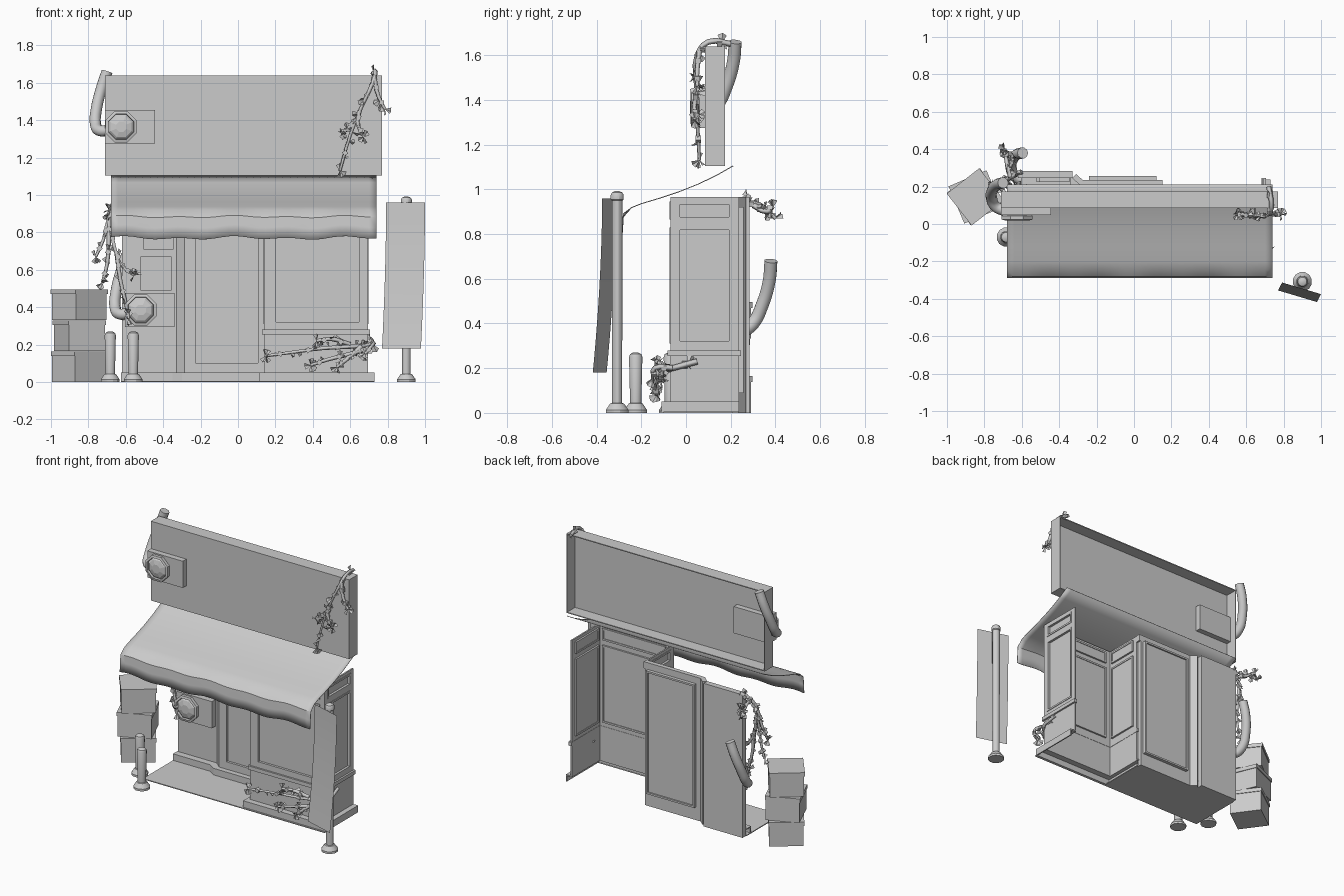
import bpy, bmesh, random
from math import sin, cos, pi, radians
from mathutils import Vector, Matrix, Euler

if "Cube" in bpy.data.objects:
    bpy.data.objects.remove(bpy.data.objects["Cube"])

random.seed(4)


def finish(name, bm, smooth=False, solid=0):
    bmesh.ops.recalc_face_normals(bm, faces=bm.faces)
    me = bpy.data.meshes.new(name)
    bm.to_mesh(me)
    bm.free()
    ob = bpy.data.objects.new(name, me)
    bpy.context.collection.objects.link(ob)
    if smooth:
        bpy.ops.object.select_all(action='DESELECT')
        ob.select_set(True)
        bpy.context.view_layer.objects.active = ob
        bpy.ops.object.shade_smooth_by_angle(angle=radians(30))
    if solid:
        ob.modifiers.new('thickness', 'SOLIDIFY').thickness = solid
    return ob


def add_box(bm, lo, hi, m=Matrix()):
    lo, hi = Vector(lo), Vector(hi)
    s = Matrix.Diagonal((*(hi - lo), 1))
    bmesh.ops.create_cube(bm, size=1, matrix=m @ Matrix.Translation((lo + hi) / 2) @ s)


def box(name, lo, hi, m=Matrix()):
    bm = bmesh.new()
    add_box(bm, lo, hi, m)
    return finish(name, bm)


def prism(name, pts, z0, z1):
    bm = bmesh.new()
    f = bm.faces.new([bm.verts.new((x, y, z0)) for x, y in pts])
    r = bmesh.ops.extrude_face_region(bm, geom=[f])
    bmesh.ops.translate(bm, verts=[v for v in r['geom'] if isinstance(v, bmesh.types.BMVert)], vec=(0, 0, z1 - z0))
    return finish(name, bm)


def lathe(name, profile, m, n=12, smooth=False):
    bm = bmesh.new()
    rings = [[bm.verts.new(m @ Vector((r * cos(2 * pi * (i + .5) / n), r * sin(2 * pi * (i + .5) / n), z)))
              for i in range(n)] for r, z in profile]
    for a, b in zip(rings, rings[1:]):
        for i in range(n):
            bm.faces.new((a[i], a[(i + 1) % n], b[(i + 1) % n], b[i]))
    bm.faces.new(rings[0])
    bm.faces.new(rings[-1])
    return finish(name, bm, smooth)


def tube(name, paths, radius, res, steps=5):
    cu = bpy.data.curves.new(name, 'CURVE')
    cu.dimensions = '3D'
    cu.bevel_depth, cu.bevel_resolution, cu.use_fill_caps, cu.resolution_u = radius, res, True, steps
    for p in paths:
        sp = cu.splines.new('BEZIER')
        sp.bezier_points.add(len(p) - 1)
        for i, (b, q) in enumerate(zip(sp.bezier_points, p)):
            b.co, b.handle_left_type, b.handle_right_type = q, 'AUTO', 'AUTO'
            b.radius = 1 if res > 1 else 1.15 - .6 * i / len(p)
    ob = bpy.data.objects.new(name, cu)
    bpy.context.collection.objects.link(ob)
    return ob


# folded wall: outer line from the left wing round the bay, interior on the left
LINE = [(-.62, .245), (-.33, .245), (-.285, .205), (.14, .205), (.14, -.07), (.695, -.07), (.695, .237)]
TOP = .965


def wall(name, a, b, T, openings=(), z=0, trim=.004, pad=0, ledge=False):
    a, b = Vector((*a, 0)), Vector((*b, 0))
    u = (b - a).normalized()
    m = Matrix.Translation(a) @ Matrix(((u.x, -u.y, 0, 0), (u.y, u.x, 0, 0), (0, 0, 1, 0), (0, 0, 0, 1)))
    L, bm = (b - a).length, bmesh.new()
    for u0, u1, z0, z1 in openings:
        u1 = L - u1
        add_box(bm, (0, 0, z), (L, T, z0), m)                      # rail below
        add_box(bm, (0, 0, z0), (u0, T, z1), m)                    # stiles
        add_box(bm, (u1, 0, z0), (L, T, z1), m)
        add_box(bm, (u0, .012, z0), (u1, .018, z1), m)             # sunk pane
        w, d0, d1 = .012, -.004, max(T, .018) + trim               # raised trim
        for s in ((u0, u1, z0, z0 + w), (u0, u1, z1 - w, z1), (u0, u0 + w, z0 + w, z1 - w), (u1 - w, u1, z0 + w, z1 - w)):
            add_box(bm, (s[0], d0, s[2]), (s[1], d1, s[3]), m)
        if trim > .01:
            add_box(bm, (u0 + w, T, z0 + w), (u1 - w, T + trim - .01, z1 - w), m)
        z = z1
    add_box(bm, (0, 0, z), (L + pad, T, TOP), m)
    if ledge:
        add_box(bm, (-.008, -.012, .255), (L + .008, T + .002, .28), m)
    finish(name, bm)


win = [(.032, .032, .31, .83), (.032, .032, .865, .945)]
wall('left_wing_wall', LINE[0], LINE[1], .038)
wall('angled_wall', LINE[1], LINE[2], .03)
wall('door_wall', LINE[2], LINE[3], .03, [(.045, .02, .09, .92)], trim=.022, pad=.012)
wall('bay_inner_side', LINE[3], LINE[4], .01, win, .042, ledge=True)
wall('bay_front', LINE[4], LINE[5], .01, [(.05, .035, .31, .83), (.05, .035, .865, .945)], .042, ledge=True)
wall('bay_outer_side', LINE[5], LINE[6], .01, win, .042, ledge=True)

# hollow kerb following the wall, floor plate in front of it
out = [(-.625, .2), (-.35, .2), (-.3, .17), (.115, .17), (.115, -.11), (.73, -.11), (.73, .237)]
thin = [(.722, .237), (.722, -.102), (.123, -.102), (.123, .178), (-.296, .178), (-.346, .208), (-.625, .208)]
inner = [(.685, .237), (.685, -.06), (.15, -.06), (.15, .215), (-.285, .215), (-.33, .25), (-.625, .25)]
prism('kerb_face', out + thin, .004, .05)
prism('kerb_top', out + inner, .042, .05)
prism('floor_plate', [(-.625, -.12), (.73, -.12), (.73, -.1), (.15, -.1), (.15, .21), (-.285, .21), (-.33, .25), (-.625, .25)], 0, .006)

# sign: shallow tray open at the back
bm = bmesh.new()
for lo, hi in (((-.71, .085, 1.105), (.77, .091, 1.64)), ((-.71, .091, 1.105), (.77, .175, 1.111)),
               ((-.71, .091, 1.634), (.77, .175, 1.64)), ((-.71, .091, 1.111), (-.704, .175, 1.634)),
               ((.764, .091, 1.111), (.77, .175, 1.634))):
    add_box(bm, lo, hi)
finish('sign_tray', bm)

# wall posters on the left wing
box('poster_low', (-.52, .225, .49), (-.355, .247, .67))
box('poster_high', (-.505, .225, .71), (-.345, .247, .86))

# lamp units: plate, octagonal lamp and bent pipe, one on the sign and one on the wall
pipe = [(-.70, .22, 1.66), (-.73, .212, 1.57), (-.757, .18, 1.46), (-.762, .14, 1.38), (-.742, .095, 1.345), (-.69, .07, 1.345)]
for tag, off, back in (('upper', Vector(), .128), ('lower', Vector((.105, .16, -.98)), .1)):
    box(tag + '_lamp_plate', Vector((-.71, .047, 1.275)) + off, Vector((-.445, back, 1.455)) + off)
    m = Matrix.Translation(Vector((-.625, .05, 1.365)) + off) @ Matrix.Rotation(pi / 2, 4, 'X')
    lathe(tag + '_lamp', [(.08, 0), (.09, .006), (.09, .026), (.074, .03), (.072, .014), (.06, .024), (.03, .032)], m, 8)
    tube(tag + '_pipe', [[Vector(p) + off for p in pipe]], .03, 3)

# awning: curved sheet with a creased, wavy valance
prof = [(.21, 1.107), (.14, 1.067), (.06, 1.028), (-.03, .992), (-.12, .962), (-.2, .938), (-.245, .92),
        (-.282, .884), (-.286, .83), (-.29, .77)]
bm = bmesh.new()
N = 36
rows = []
for j, (y, z) in enumerate(prof):
    k = (0, .7, 1, 1)[max(0, j - 6)]
    rows.append([bm.verts.new((-.68 + 1.42 * i / N, y, z + k * (.006 * sin(i * .85) + .005 * sin(i * .4 + 1)))) for i in range(N + 1)])
for a, b in zip(rows, rows[1:]):
    for i in range(N):
        bm.faces.new((a[i], b[i], b[i + 1], a[i + 1]))
finish('awning', bm, True, .004)

# bollards and banner post
foot = [(.052, 0), (.052, .014), (.032, .042)]
for i, (x, y) in enumerate(((-.683, -.07), (-.56, -.225))):
    lathe(f'bollard_{i}', foot + [(.026, .044), (.031, .25), (.026, .263), (.012, .27)], Matrix.Translation((x, y, 0)), 12, True)
lathe('banner_post', foot + [(.023, .044), (.025, .95), (.03, .955), (.03, .975), (.024, .986), (.01, .992)],
      Matrix.Translation((.9, -.308, 0)), 12, True)

# hanging banner, curling forward at the bottom
bm = bmesh.new()
prev = None
for i in range(11):
    t = i / 10
    d = Vector((-.022, -.042, 0)) * t ** 1.8
    z = .96 - .78 * t
    cur = [bm.verts.new(Vector(p) + d) for p in ((.792, -.313, z), (1.0, -.375, z))]
    if prev:
        bm.faces.new((prev[0], prev[1], cur[1], cur[0]))
    prev = cur
finish('banner', bm, True)

# stacked crates with lids
for i, (r, z) in enumerate(((36, 0), (23, .166), (38, .332))):
    m = Matrix.Translation((-.848, .145, z)) @ Matrix.Rotation(radians(r), 4, 'Z')
    bm = bmesh.new()
    add_box(bm, (-.105, -.103, 0), (.105, .103, .138), m)
    add_box(bm, (-.11, -.108, .138), (.11, .108, .164), m)
    finish(f'crate_{i}', bm)


# vines: thin stems with folded leaves along them and at the tips
def vine(name, paths):
    tube(name + '_stems', paths, .012, 0, 3)
    bm = bmesh.new()

    def leaf(p, s):
        m = Matrix.Translation(p) @ Euler([random.uniform(0, 2 * pi) for _ in range(3)]).to_matrix().to_4x4()
        v = [bm.verts.new(m @ Vector(q)) for q in ((0, 0, 0), (s, -s * .6, s * .3), (s * 1.3, 0, 0), (s, s * .6, s * .3))]
        bm.faces.new(v[:3])
        bm.faces.new((v[0], v[2], v[3]))

    for p in paths:
        for a, b in zip(p, p[1:]):
            a, b = Vector(a), Vector(b)
            for k in range(2):
                leaf(a.lerp(b, random.random()), random.uniform(.024, .036))
            q = a.lerp(b, .5)
            bmesh.ops.create_cube(bm, size=.024, matrix=Matrix.Translation(q) @ Matrix.Rotation(random.random(), 4, 'Y'))
        for k in range(5):
            leaf(Vector(p[-1]), .03)
    finish(name + '_leaves', bm)


vine('sign_vine', [
    [(.72, .2, 1.65), (.735, .1, 1.66), (.72, .05, 1.6), (.66, .045, 1.47), (.6, .05, 1.32), (.545, .06, 1.13)],
    [(.73, .06, 1.62), (.75, .05, 1.53), (.785, .05, 1.46)],
    [(.65, .045, 1.45), (.64, .04, 1.38), (.675, .04, 1.31)],
    [(.63, .045, 1.4), (.58, .05, 1.35), (.55, .05, 1.33)]])
vine('wall_vine', [
    [(-.6, .28, .97), (-.66, .25, .93), (-.695, .23, .86), (-.72, .22, .76), (-.76, .21, .67)],
    [(-.69, .23, .88), (-.69, .21, .76), (-.7, .2, .63), (-.725, .2, .53)],
    [(-.68, .22, .82), (-.66, .2, .72), (-.62, .2, .62), (-.555, .19, .57)],
    [(-.65, .2, .7), (-.63, .19, .55), (-.6, .19, .42), (-.585, .18, .34)],
    [(-.66, .25, .94), (-.68, .33, .93), (-.69, .4, .87)],
    [(-.67, .3, .93), (-.65, .36, .9), (-.69, .39, .92)]])
vine('bay_vine', [
    [(.71, .05, .23), (.71, -.06, .2), (.62, -.1, .19), (.45, -.12, .18), (.3, -.11, .16), (.15, -.11, .14)],
    [(.6, -.1, .2), (.5, -.13, .23), (.42, -.13, .22)],
    [(.7, -.09, .18), (.6, -.13, .15), (.48, -.14, .12), (.39, -.13, .09)],
    [(.72, -.06, .2), (.72, -.14, .2), (.68, -.15, .15)],
    [(.66, -.1, .19), (.58, -.14, .12), (.53, -.13, .08)]])
